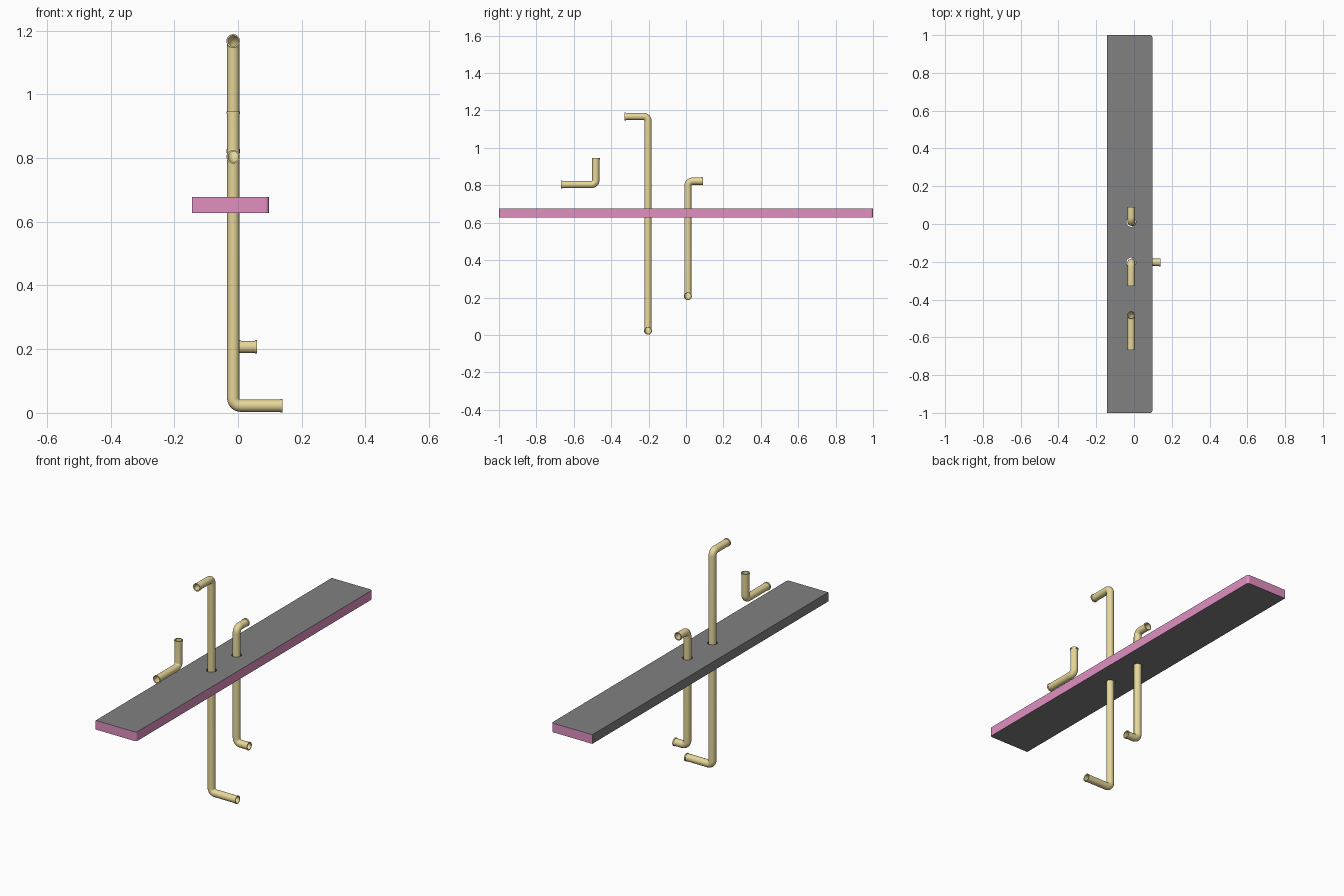
import bpy, bmesh, math
from mathutils import Vector

if "Cube" in bpy.data.objects:
    bpy.data.objects.remove(bpy.data.objects["Cube"])

R, RIM, BORE = 0.0193, 0.0213, 0.0165   # pipe, end rim and inner radius
SIDES = 24


def material(name, color):
    m = bpy.data.materials.new(name)
    m.diffuse_color = (*color, 1)
    m.use_nodes = True
    m.node_tree.nodes["Principled BSDF"].inputs["Base Color"].default_value = m.diffuse_color
    return m


def add_object(name, bm):
    me = bpy.data.meshes.new(name)
    bm.to_mesh(me)
    bm.free()
    ob = bpy.data.objects.new(name, me)
    bpy.context.collection.objects.link(ob)
    return ob


def activate(ob):
    bpy.ops.object.select_all(action='DESELECT')
    ob.select_set(True)
    bpy.context.view_layer.objects.active = ob


def stations(corners, bend, steps=8):
    """Centre line with rounded corners, as (point, tangent) pairs."""
    c = [Vector(p) for p in corners]
    d = [(b - a).normalized() for a, b in zip(c, c[1:])]
    out = [(c[0], d[0])]
    for i in range(1, len(c) - 1):
        a, b = d[i - 1], d[i]
        centre = c[i] - a * bend + b * bend
        for k in range(steps + 1):
            t = math.pi / 2 * k / steps
            out.append((centre - b * bend * math.cos(t) + a * bend * math.sin(t),
                        a * math.cos(t) + b * math.sin(t)))
    out.append((c[-1], d[-1]))
    return out


def pipe(name, corners, bend, mat, rim=0.007):
    line = stations(corners, bend)
    (p0, t0), (p1, t1) = line[0], line[-1]
    # outer skin with a raised rim at each end, then back along the bore
    outer = [(p0, t0, RIM), (p0 + t0 * rim, t0, RIM), (p0 + t0 * rim, t0, R)]
    outer += [(p, t, R) for p, t in line[1:-1]]
    outer += [(p1 - t1 * rim, t1, R), (p1 - t1 * rim, t1, RIM), (p1, t1, RIM)]
    path = outer + [(p, t, BORE) for p, t in reversed(line)]

    bm = bmesh.new()
    rings, last = [], t0
    u = t0.orthogonal().normalized()
    for p, t, r in path:
        u = last.rotation_difference(t) @ u
        last = t
        v = t.cross(u)
        rings.append([bm.verts.new(p + (u * math.cos(a) + v * math.sin(a)) * r)
                      for a in (2 * math.pi * i / SIDES for i in range(SIDES))])
    for a, b in zip(rings, rings[1:] + rings[:1]):
        for i in range(SIDES):
            j = (i + 1) % SIDES
            bm.faces.new((a[i], a[j], b[j], b[i]))
    bmesh.ops.recalc_face_normals(bm, faces=bm.faces)
    ob = add_object(name, bm)
    ob.data.materials.append(mat)
    activate(ob)
    bpy.ops.object.shade_smooth_by_angle(angle=math.radians(35))
    return ob


def worktop(x0, x1, z0, z1, holes, mat_top, mat_edge, corner=0.012):
    # plan outline: square back corners, rounded corners on the +x side
    arc = [math.pi / 2 * k / 5 for k in range(6)]
    half = [(x1 - corner + corner * math.cos(a), 1 - corner + corner * math.sin(a))
            for a in arc] + [(x0, 1)]
    outline = half + [(x, -y) for x, y in reversed(half)]
    bm = bmesh.new()
    face = bm.faces.new([bm.verts.new((x, y, z0)) for x, y in outline])
    up = bmesh.ops.extrude_face_region(bm, geom=[face], use_keep_orig=True)
    bmesh.ops.translate(bm, vec=(0, 0, z1 - z0),
                        verts=[g for g in up['geom'] if isinstance(g, bmesh.types.BMVert)])
    bmesh.ops.recalc_face_normals(bm, faces=bm.faces)
    ob = add_object("worktop", bm)
    # clearance holes for the pipes
    for x, y in holes:
        bpy.ops.mesh.primitive_cylinder_add(vertices=32, radius=0.025, depth=0.3,
                                            location=(x, y, (z0 + z1) / 2))
        cutter = bpy.context.object
        activate(ob)
        mod = ob.modifiers.new("hole", 'BOOLEAN')
        mod.operation, mod.solver, mod.object = 'DIFFERENCE', 'EXACT', cutter
        bpy.ops.object.modifier_apply(modifier=mod.name)
        bpy.data.objects.remove(cutter)
    # coloured edging on the ends and the +x side
    ob.data.materials.clear()
    ob.data.materials.append(mat_top)
    ob.data.materials.append(mat_edge)
    for f in ob.data.polygons:
        c = f.center
        f.material_index = int(abs(f.normal.z) < 0.5 and
                               (c.x > x1 - corner or abs(c.y) > 0.98))
    return ob


brass = material("pale_brass", (0.80, 0.68, 0.32))
pink = material("pink_edging", (0.75, 0.28, 0.53))
grey = material("dark_grey", (0.22, 0.22, 0.22))

X, Y1, Y2, Y3 = -0.015, -0.203, 0.010, -0.482
worktop(-0.144, 0.097, 0.628, 0.677, [(X, Y1), (X, Y2)], grey, pink)

pipe("tall_pipe", [(0.14, Y1, 0.0225), (X, Y1, 0.0225),
                   (X, Y1, 1.168), (X, Y1 - 0.126, 1.168)], 0.024, brass)
pipe("short_pipe", [(0.06, Y2, 0.207), (X, Y2, 0.207),
                    (X, Y2, 0.822), (X, Y2 + 0.08, 0.822)], 0.026, brass)
pipe("elbow_pipe", [(X, -0.668, 0.804), (X, Y3, 0.804), (X, Y3, 0.946)], 0.024, brass)
